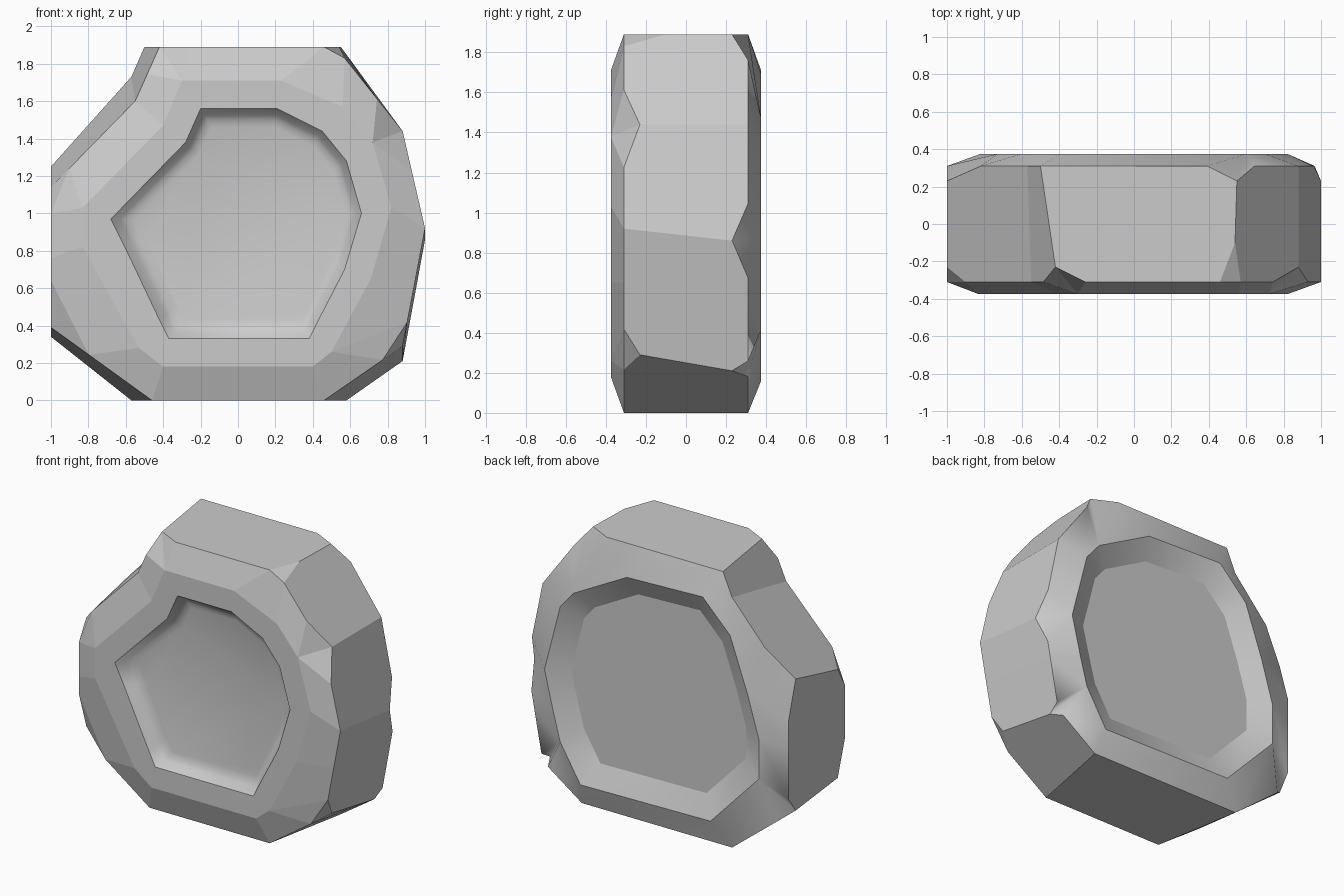
import bpy, bmesh
from mathutils import Vector

if "Cube" in bpy.data.objects:
    bpy.data.objects.remove(bpy.data.objects["Cube"])

# Corners clockwise from top left.
# Front: outer edge (x, z, corner cut), face edge (x, z), recess rim (x, z)
FRONT = [
    ((-.42, 1.89, .16), (-.30, 1.71), (-.20, 1.56)),
    ((.46, 1.89, 0), (.23, 1.71), (.21, 1.56)),
    ((.57, 1.83, 0), (.56, 1.57), (.45, 1.44)),
    ((.88, 1.44, .22), (.72, 1.38), (.58, 1.28)),
    ((1.0, .92, 0), (.82, 1.03), (.66, 1.0)),
    ((.949, .65, 0), (.71, .65), (.57, .70)),
    ((.88, .29, .13), (.50, .26), (.41, .39)),
    ((.46, 0, 0), (.40, .18), (.38, .33)),
    ((-.46, 0, 0), (-.40, .18), (-.37, .33)),
    ((-1, .39, .25), (-.53, .28), (-.42, .43)),
    ((-1, .76, 0), (-.83, .82), (-.61, .83)),
    ((-1, 1.14, .14), (-.83, 1.03), (-.68, .97)),
    ((-.55, 1.6, 0), (-.40, 1.47), (-.28, 1.38)),
]
# Back: outer edge (x, z, corner cut), recess rim (x, z)
BACK = [
    ((-.50, 1.89, 0), (-.39, 1.71)),
    ((0, 1.89, 0), (.19, 1.69)),
    ((.55, 1.89, .16), (.60, 1.47)),
    ((.88, 1.44, 0), (.70, 1.35)),
    ((1.0, .86, .19), (.82, .885)),
    ((.945, .56, 0), (.75, .60)),
    ((.88, .21, .05), (.70, .415)),
    ((.58, 0, 0), (.545, .16)),
    ((-.57, 0, 0), (-.45, .175)),
    ((-1, .34, .11), (-.82, .565)),
    ((-1, .80, 0), (-.82, .84)),
    ((-1, 1.25, .27), (-.73, 1.14)),
    ((-.57, 1.73, 0), (-.60, 1.50)),
]
N = len(FRONT)
EDGE, FACE = .31, .375
bm = bmesh.new()


def face(verts, smooth=False):
    f = bm.faces.new(list(dict.fromkeys(verts)))
    f.smooth = smooth


def ring(points, y):
    return [bm.verts.new((x, y, z)) for x, z in points]


def outer(corners, side):
    """Each corner gives (before, corner, after); cut corners sink inward."""
    out = []
    for i, (x, z, cut) in enumerate(corners):
        p = Vector((x, z))
        if not cut:
            v = bm.verts.new((x, side * EDGE, z))
            out.append((v, v, v))
            continue
        a, b = (p + (Vector(corners[j % N][:2]) - p).normalized() * cut
                for j in (i - 1, i + 1))
        va, vb = ring([a, b], side * EDGE)
        out.append((va, bm.verts.new((x, side * .23, z)), vb))
    return out


def bevel(edge, inner, smooth=False, blunt=()):
    """Chamfer strip; cut corners are creased, or blunted by a flat facet."""
    for i in range(N):
        j = (i + 1) % N
        face([edge[i][2], edge[j][0], inner[j], inner[i]], smooth)
        a, c, b = edge[i]
        if a is c:
            continue
        if i in blunt:
            face([a, b, inner[i]])
            face([a, c, b])
        else:
            face([a, c, inner[i]], smooth)
            face([c, b, inner[i]], smooth)


def strip(a, b, smooth=False):
    for i in range(N):
        j = (i + 1) % N
        face([a[i], a[j], b[j], b[i]], smooth)


def recess(rim, points, steps, smooth_floor, cx=0):
    """Sunken panel: successive rings scaled about a centre, then a floor."""
    last = rim
    for s, y in steps:
        new = ring([(cx + (x - cx) * s, .95 + (z - .95) * s) for x, z in points], y)
        strip(last, new, True)
        last = new
    face(last, smooth_floor)


# Front chamfer, flat border and soft recess
f_edge = outer([r[0] for r in FRONT], -1)
f_face = ring([r[1] for r in FRONT], -FACE)
f_rim = ring([r[2] for r in FRONT], -FACE)
bevel(f_edge, f_face, blunt=(6, 9, 11))
strip(f_face, f_rim)
recess(f_rim, [r[2] for r in FRONT], [(.94, -.325), (.90, -.308), (.84, -.298)], True, .15)

# Back chamfer and recess
b_edge = outer([r[0] for r in BACK], 1)
b_rim = ring([r[1] for r in BACK], FACE)
bevel(b_edge, b_rim, True)
recess(b_rim, [r[1] for r in BACK], [(.815, .30)], False)

# Side walls, with a small chip at the top right corner (index 2)
chip = bm.verts.new((.54, -.1, 1.89))
face([f_edge[1][1], f_edge[2][1], chip])
for i in range(N):
    j = (i + 1) % N
    front = [f_edge[i][1], f_edge[i][2], f_edge[j][0], f_edge[j][1]]
    back = [b_edge[j][1], b_edge[j][0], b_edge[i][2], b_edge[i][1]]
    if i == 1:
        front[2:] = [chip]
    if i == 2:
        back.append(chip)
    face(front + back)

bmesh.ops.recalc_face_normals(bm, faces=bm.faces)
# Keep the recess rims crisp
for verts in (b_rim, f_rim):
    for i in range(N):
        bm.edges.get((verts[i], verts[(i + 1) % N])).smooth = False
mesh = bpy.data.meshes.new("stone_slab")
bm.to_mesh(mesh)
bm.free()
bpy.context.collection.objects.link(bpy.data.objects.new("stone_slab", mesh))
